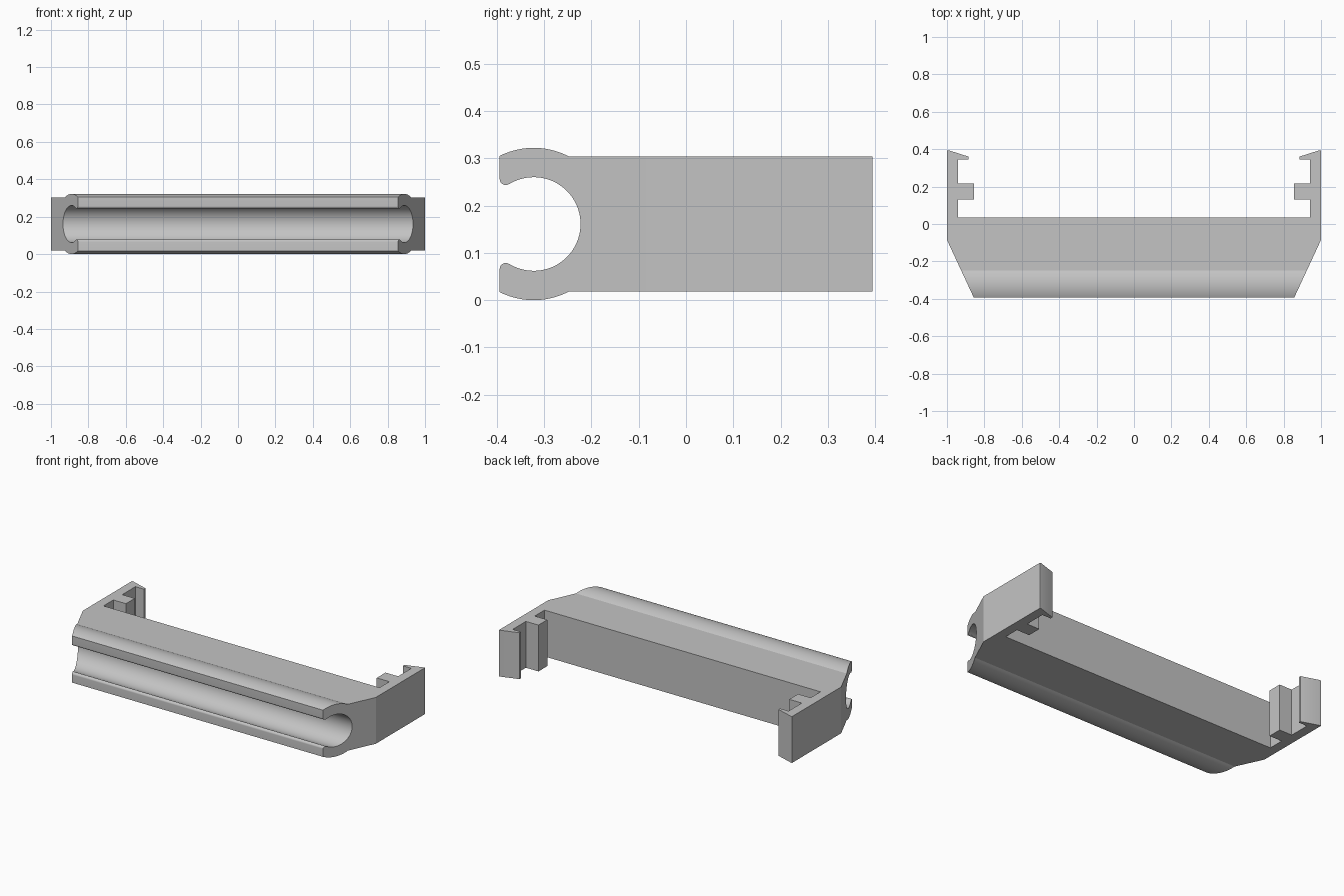
import bpy, bmesh
from math import sin, cos, radians
from mathutils import Vector

cube = bpy.data.objects.get("Cube")
if cube:
    bpy.data.objects.remove(cube, do_unlink=True)

grey = bpy.data.materials.new("plain grey")
grey.use_nodes = True
colour = (0.55, 0.55, 0.55, 1)
grey.diffuse_color = colour
grey.node_tree.nodes["Principled BSDF"].inputs["Base Color"].default_value = colour


def arc(cx, cy, r, start, end, steps):
    """Points on an arc, angles in degrees."""
    angles = [radians(start + (end - start) * i / steps) for i in range(steps + 1)]
    return [(cx + r * cos(a), cy + r * sin(a)) for a in angles]


def prism(name, points, place, sweep):
    """Extrude a closed 2D outline along a vector."""
    bm = bmesh.new()
    face = bm.faces.new([bm.verts.new(place(u, v)) for u, v in points])
    grown = bmesh.ops.extrude_face_region(bm, geom=[face])["geom"]
    bmesh.ops.translate(bm, vec=Vector(sweep),
                        verts=[g for g in grown if isinstance(g, bmesh.types.BMVert)])
    bmesh.ops.recalc_face_normals(bm, faces=bm.faces)
    mesh = bpy.data.meshes.new(name)
    bm.to_mesh(mesh)
    bm.free()
    mesh.materials.append(grey)
    obj = bpy.data.objects.new(name, mesh)
    bpy.context.collection.objects.link(obj)
    return obj


# Side outline: flat body ending in an open round clip with rounded lips
MID, CLIP_Y, FRONT, BACK = 0.161, -0.322, -0.394, 0.394
upper = [(BACK, MID + 0.143)]
upper += arc(CLIP_Y, MID, 0.161, 62.6, 116.6, 20)
upper += arc(-0.381, 0.2565, 0.013, 180, 302, 10)
lower = [(y, 2 * MID - z) for y, z in reversed(upper)]
bore = arc(CLIP_Y, MID, 0.099, 121.5, -121.5, 56)
body = prism("clip_bracket", upper + bore + lower,
             lambda y, z: (-1, y, z), (2, 0, 0))

# Top outline: slanted front corners, two arms with a tab and a hook
half = [(0.857, FRONT), (1, -0.085), (1, BACK), (0.884, 0.36), (0.884, 0.345),
        (0.942, 0.345), (0.942, 0.216), (0.856, 0.216), (0.856, 0.13),
        (0.942, 0.13), (0.942, 0.034)]
half[0] = (0.855, FRONT - 0.003)
half[2] = (1, BACK + 0.003)
plan = prism("plan_cutter", half + [(-x, y) for x, y in reversed(half)],
             lambda x, y: (x, y, -0.1), (0, 0, 0.6))
plan.hide_render = True

# Keep only the volume shared by both outlines
mod = body.modifiers.new("trim", "BOOLEAN")
mod.operation = "INTERSECT"
mod.solver = "EXACT"
mod.object = plan
bpy.context.view_layer.objects.active = body
bpy.ops.object.select_all(action="DESELECT")
body.select_set(True)
bpy.ops.object.modifier_apply(modifier=mod.name)
bpy.data.objects.remove(plan, do_unlink=True)

bpy.ops.object.shade_smooth_by_angle(angle=radians(20))
